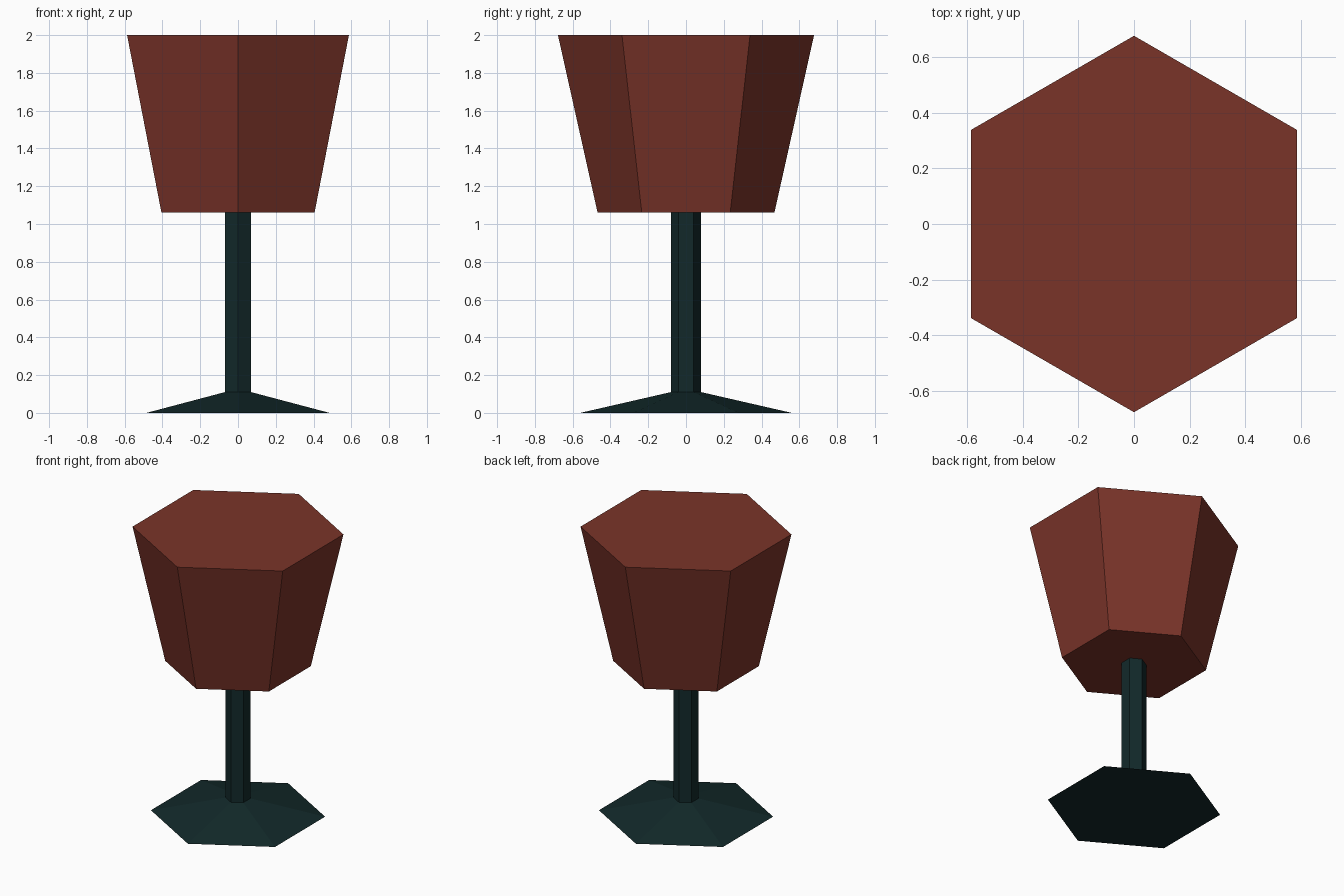
import bpy, bmesh, math

if "Cube" in bpy.data.objects:
    bpy.data.objects.remove(bpy.data.objects["Cube"])


def material(name, rgb):
    m = bpy.data.materials.new(name)
    m.diffuse_color = (*rgb, 1.0)
    m.use_nodes = True
    m.node_tree.nodes["Principled BSDF"].inputs["Base Color"].default_value = m.diffuse_color
    return m


def hex_frustum(name, r_bottom, r_top, z0, z1, mat, caps=(True, True)):
    """Flat-faced six-sided tapered prism with corners on the y axis."""
    bm = bmesh.new()
    rings = []
    for r, z in ((r_bottom, z0), (r_top, z1)):
        rings.append([bm.verts.new((r * math.sin(i * math.pi / 3),
                                    -r * math.cos(i * math.pi / 3), z))
                      for i in range(6)])
    low, high = rings
    for i in range(6):
        j = (i + 1) % 6
        bm.faces.new((low[i], low[j], high[j], high[i]))
    if caps[0]:
        bm.faces.new(low[::-1])
    if caps[1]:
        bm.faces.new(high)
    mesh = bpy.data.meshes.new(name)
    bm.to_mesh(mesh)
    bm.free()
    mesh.materials.append(mat)
    ob = bpy.data.objects.new(name, mesh)
    bpy.context.collection.objects.link(ob)
    return ob


red = material("dark_red", (0.195, 0.034, 0.022))
teal = material("dark_teal", (0.006, 0.022, 0.023))

# Sloped foot, thin stem and solid flared bowl
hex_frustum("foot", 0.56, 0.08, 0.0, 0.11, teal, caps=(True, False))
hex_frustum("stem", 0.08, 0.08, 0.11, 1.06, teal, caps=(False, False))
hex_frustum("bowl", 0.468, 0.678, 1.06, 2.0, red)
